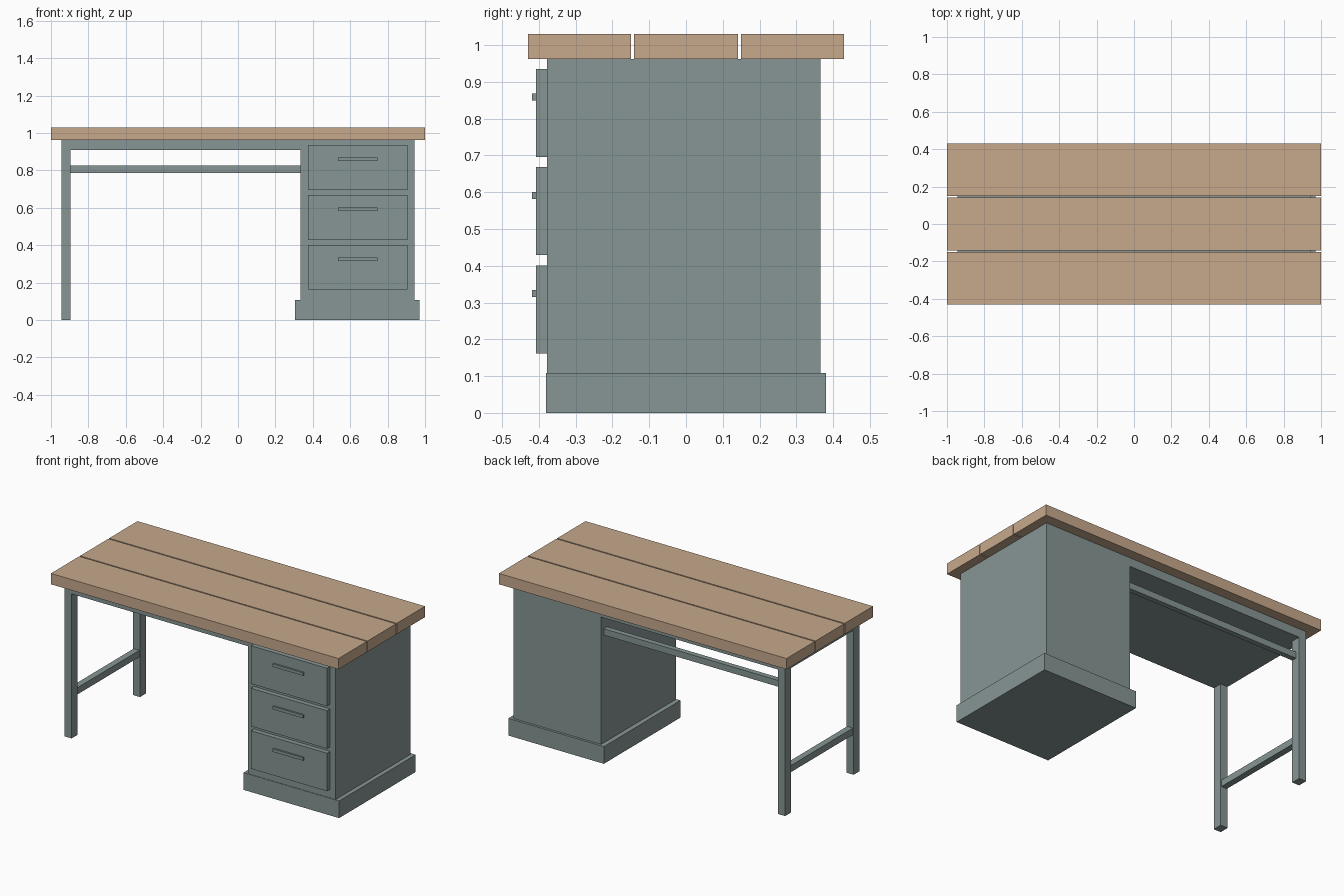
import bpy

if "Cube" in bpy.data.objects:
    bpy.data.objects.remove(bpy.data.objects["Cube"])


def material(name, rgb):
    m = bpy.data.materials.new(name)
    m.diffuse_color = (*rgb, 1)
    m.use_nodes = True
    m.node_tree.nodes["Principled BSDF"].inputs["Base Color"].default_value = m.diffuse_color
    return m


wood = material("light_wood", (0.57, 0.395, 0.264))
paint = material("grey_green_paint", (0.24, 0.307, 0.298))


def box(name, x, y, z, mat=paint):
    """Box from (min, max) ranges on each axis."""
    verts = [(a, b, c) for a in x for b in y for c in z]
    faces = [(0, 1, 3, 2), (4, 6, 7, 5), (0, 4, 5, 1),
             (2, 3, 7, 6), (0, 2, 6, 4), (1, 5, 7, 3)]
    mesh = bpy.data.meshes.new(name)
    mesh.from_pydata(verts, [], faces)
    mesh.materials.append(mat)
    obj = bpy.data.objects.new(name, mesh)
    bpy.context.collection.objects.link(obj)
    return obj


# Table top: three planks with narrow gaps
for i, y in enumerate([(-0.43, -0.149), (-0.141, 0.141), (0.149, 0.43)]):
    box(f"top_plank_{i + 1}", (-1, 1), y, (0.962, 1.03), wood)

# Panel under the planks
box("under_panel", (-0.945, 0.335), (-0.375, 0.365), (0.908, 0.962))

# Drawer cabinet and its plinth
box("cabinet", (0.335, 0.943), (-0.378, 0.365), (0.0, 0.962))
box("plinth", (0.305, 0.97), (-0.381, 0.38), (0, 0.108))

# Drawers with bar handles
for i in range(3):
    z = 0.162 + i * 0.267
    box(f"drawer_front_{i + 1}", (0.375, 0.905), (-0.408, -0.378), (z, z + 0.239))
    box(f"drawer_handle_{i + 1}", (0.535, 0.745), (-0.419, -0.408),
        (z + 0.153, z + 0.172))

# Legs on the open side
box("front_leg", (-0.945, -0.895), (-0.375, -0.315), (0, 0.962))
box("back_leg", (-0.945, -0.895), (0.305, 0.365), (0, 0.962))

# Stretcher between the legs, rail along the back
box("leg_stretcher", (-0.94, -0.9), (-0.315, 0.305), (0.25, 0.292))
box("back_rail", (-0.895, 0.335), (0.305, 0.338), (0.785, 0.825))
